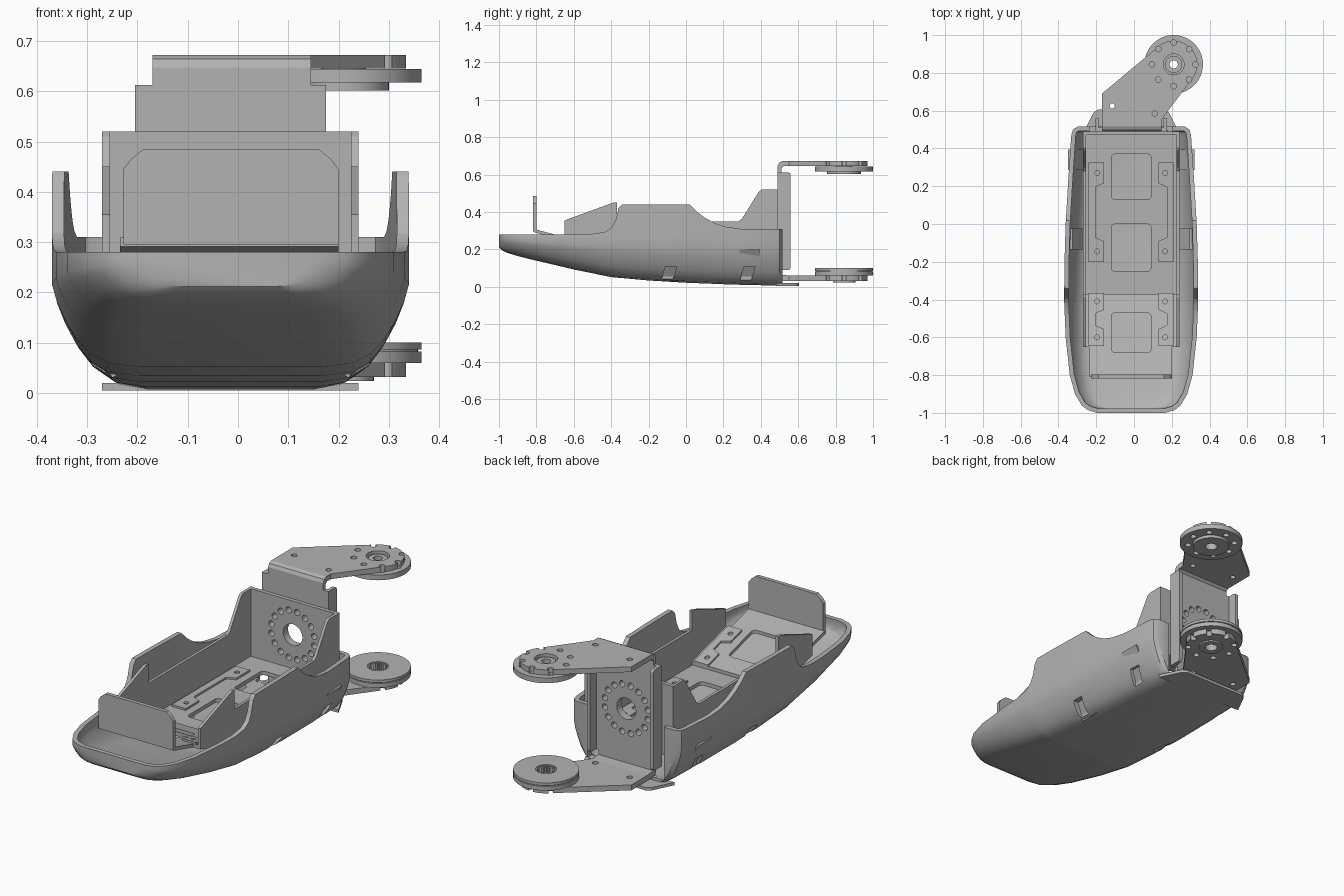
import bpy, bmesh
from math import sin, cos, pi, radians

cube = bpy.data.objects.get("Cube")
if cube:
    bpy.data.objects.remove(cube)

grey = bpy.data.materials.new("plain grey")
grey.use_nodes = True
grey.diffuse_color = (0.45, 0.45, 0.45, 1)
grey.node_tree.nodes["Principled BSDF"].inputs["Base Color"].default_value = (0.45, 0.45, 0.45, 1)
CX = -0.015      # centre line of the shell
HX, HY = 0.21, 0.845   # hinge axis


def activate(ob):
    bpy.ops.object.select_all(action='DESELECT')
    ob.select_set(True)
    bpy.context.view_layer.objects.active = ob


def finish(name, bm):
    bmesh.ops.recalc_face_normals(bm, faces=bm.faces)
    me = bpy.data.meshes.new(name)
    bm.to_mesh(me)
    bm.free()
    me.materials.append(grey)
    ob = bpy.data.objects.new(name, me)
    bpy.context.collection.objects.link(ob)
    return ob


def prism(name, outline, axis, lo, hi):
    """Extrude a 2D outline along an axis from lo to hi."""
    place = {'x': lambda a, b, c: (c, a, b),
             'y': lambda a, b, c: (a, c, b),
             'z': lambda a, b, c: (a, b, c)}[axis]
    bm = bmesh.new()
    ends = [[bm.verts.new(place(a, b, c)) for a, b in outline] for c in (lo, hi)]
    bm.faces.new(ends[0])
    bm.faces.new(ends[1])
    n = len(outline)
    for i in range(n):
        j = (i + 1) % n
        bm.faces.new((ends[0][i], ends[0][j], ends[1][j], ends[1][i]))
    return finish(name, bm)


def circle(x, y, r, n=32):
    return [(x + r * cos(2 * pi * i / n), y + r * sin(2 * pi * i / n)) for i in range(n)]


def rect(x0, x1, y0, y1, r=0):
    if not r:
        return [(x0, y0), (x1, y0), (x1, y1), (x0, y1)]
    pts = []
    for k, (x, y) in enumerate([(x1 - r, y1 - r), (x0 + r, y1 - r), (x0 + r, y0 + r), (x1 - r, y0 + r)]):
        pts += [(x + r * cos((k + i / 4) * pi / 2), y + r * sin((k + i / 4) * pi / 2)) for i in range(5)]
    return pts


def cut(ob, outlines, axis, lo, hi, shape=None):
    """Cut a set of outlines through an object."""
    for pts in outlines:
        cutter = prism("cutter", pts, axis, lo, hi)
        cutter.hide_render = True
        if shape:
            shape(cutter)
        mod = ob.modifiers.new("cut", 'BOOLEAN')
        mod.operation, mod.solver, mod.object = 'DIFFERENCE', 'EXACT', cutter
        activate(ob)
        bpy.ops.object.modifier_apply(modifier=mod.name)
        bpy.data.objects.remove(cutter)


def ring(x, y, r, hole, count, turn=0):
    return [circle(x + r * cos(2 * pi * i / count + turn), y + r * sin(2 * pi * i / count + turn), hole, 12)
            for i in range(count)]


def smooth(ob, angle=35):
    activate(ob)
    bpy.ops.object.shade_smooth_by_angle(angle=radians(angle))


def mirrored(pts, side):
    return [(CX + side * a, b) for a, b in pts]


# Shell: lofted sections (y, half width, bottom height)
KEYS = [(-1, .18, .212), (-.985, .23, .197), (-.96, .262, .183), (-.9, .297, .165), (-.8, .325, .14),
        (-.6, .347, .093), (-.4, .355, .052), (-.2, .353, .034), (0, .347, .022), (.25, .332, .012),
        (.47, .317, .007), (.5, .308, .007), (.515, .285, .009)]
# Rim height along the side, with the raised fins
RIM = [(-1, .28), (-.66, .28), (-.5, .283), (-.43, .295), (-.395, .32), (-.375, .36), (-.36, .42), (-.34, .44),
       (.02, .44), (.06, .4), (.1, .37), (.15, .342), (.21, .322), (.29, .31), (.52, .31)]
SECTION = [(1, .72), (.975, .58), (.93, .42), (.87, .26), (.79, .12), (.69, .035), (.52, 0)]


def lerp(table, y, k):
    for a, b in zip(table, table[1:]):
        if y <= b[0]:
            return a[k] + (b[k] - a[k]) * (y - a[0]) / (b[0] - a[0])
    return table[-1][k]


bm = bmesh.new()
rows = []
for y in sorted({k[0] for k in KEYS} | {r[0] for r in RIM[:-1]}):
    w, low, top = lerp(KEYS, y, 1), lerp(KEYS, y, 2), lerp(RIM, y, 1)
    half = [(w, top), (w, min(.27, top))] + [(w * a, low + (.28 - low) * b) for a, b in SECTION]
    loop = half + [(-x, z) for x, z in reversed(half)]
    rows.append([bm.verts.new((CX + x, y, z)) for x, z in loop])
for a, b in zip(rows, rows[1:]):
    for i in range(len(a) - 1):
        bm.faces.new((a[i], a[i + 1], b[i + 1], b[i]))
bm.faces.new(rows[0])
bm.faces.new(rows[-1])
shell = finish("outer_shell", bm)
# Make sure the wall grows inwards
if sum(p.normal.z * p.area for p in shell.data.polygons) > 0:
    shell.data.flip_normals()
solid = shell.modifiers.new("wall", 'SOLIDIFY')
solid.thickness, solid.offset = .024, -1
activate(shell)
bpy.ops.object.modifier_apply(modifier=solid.name)
cut(shell, [rect(-.235, .205, .035, .6)], 'y', .48, .6)
for side in (1, -1):
    lo, hi = sorted((CX + side * .25, CX + side * .42))
    slots = [[(y - .04, -.03), (y + .02, -.03), (y + .06, .11), (y, .11)] for y in (-.11, .31)]
    cut(shell, slots, 'x', lo, hi)
    # Sloped inner guides behind the strap slots
    for y in (-.08, .34):
        prism("strap_guide", mirrored([(.335, .2), (.31, .2), (.21, .045), (.235, .03)], side), 'y', y - .055, y + .055)
smooth(shell)

# Rear tab under the shell
prism("rear_tab", [(-.27, .48), (-.215, .59), (-.19, .605), (.16, .605), (.185, .59), (.24, .48)], 'z', .005, .02)

# Main tray: floor, rear plate and side walls
floor = prism("tray_floor", rect(-.255, .225, -.42, .49), 'z', .15, .17)
cut(floor, [rect(-.12, .09, .13, .37, .02), rect(-.12, .09, -.25, 0, .02)], 'z', .1, .2)
back = prism("tray_back", rect(-.27, .24, .15, .52), 'y', .47, .49)
bolt_holes = [circle(CX, .345, .055)] + ring(CX, .345, .125, .016, 16, pi / 16)
cut(back, bolt_holes, 'y', .4, .6)
smooth(back)
wall = [(-.37, .15), (.49, .15), (.49, .52), (.405, .52), (.39, .51), (.3, .365), (.28, .35), (-.37, .35)]
front_wall = [(-.65, .265), (-.37, .185), (-.37, .45), (-.39, .45), (-.65, .355)]
for x in (-.27, .225):
    prism("tray_wall", wall, 'x', x, x + .015)
    prism("front_wall", front_wall, 'x', x, x + .015)


# Sloped front bracket
def slope(ob):
    for v in ob.data.vertices:
        v.co.z -= .27 * (v.co.y + .37)


ramp = prism("front_ramp", [(-.235, -.81), (.2, -.81), (.2, -.65), (.24, -.65), (.24, -.37),
                            (-.27, -.37), (-.27, -.65), (-.235, -.65)], 'z', .172, .19)
slope(ramp)
cut(ramp, [rect(-.12, .09, -.68, -.47, .02)], 'z', .1, .3, slope)
prism("front_plate", [(-.228, .295), (.2, .295), (.2, .445), (.185, .465), (.16, .485), (-.188, .485),
                      (-.213, .465), (-.228, .445)], 'y', -.818, -.798)


# Raised mounting rails with two screw lugs each
def rail(side, y0, y1, lug, z, tilt=None):
    pts = [(.225, y0), (.145, y0), (.145, y0 + lug), (.17, y0 + lug + .01), (.19, y0 + lug + .02),
           (.19, y1 - lug - .02), (.17, y1 - lug - .01), (.145, y1 - lug), (.145, y1), (.225, y1)]
    ob = prism("mount_rail", mirrored(pts, side), 'z', z, z + .012)
    if tilt:
        tilt(ob)
    holes = [circle(CX + side * .18, y, .013, 12) for y in (y0 + lug / 2, y1 - lug / 2)]
    cut(ob, holes, 'z', .1, .4)


for side in (1, -1):
    rail(side, -.2, .325, .11, .168)
    rail(side, -.645, -.365, .09, .188, slope)

# Hinge bracket: upright plate, side flanges and bent arms
upright = prism("hinge_upright", rect(-.205, .175, .09, .612), 'y', .49, .51)
cut(upright, bolt_holes, 'y', .4, .6)
smooth(upright)
for x in (-.205, .157):
    prism("hinge_flange", rect(.49, .56, .09, .612, .015), 'x', x, x + .018)
prism("upper_bend", [(.49, .6), (.51, .6), (.51, .633), (.522, .645), (.56, .645), (.56, .672),
                     (.515, .672), (.498, .664), (.49, .647)], 'x', -.17, .145)
prism("lower_bend", [(.49, .1), (.51, .1), (.51, .065), (.56, .06), (.56, .032), (.505, .032), (.49, .045)],
      'x', -.17, .145)

R = .125
tip = [(HX + R * cos(radians(a)), HY + R * sin(radians(a))) for a in range(-45, 136, 10)]
arm = [(-.17, .55), (.145, .55), (.17, .585)] + tip + [(-.17, .69)]
arm_holes = [circle(-.115, .625, .014, 12), circle(.11, .585, .014, 12)] + ring(HX, HY, .115, .015, 8)


def hinge_arm(name, lo, hi):
    ob = prism(name, arm, 'z', lo, hi)
    cut(ob, [circle(HX, HY, .055)] + arm_holes, 'z', lo - .1, hi + .1)
    smooth(ob)


def disc(name, r, lo, hi, hole, extra=()):
    ob = prism(name, circle(HX, HY, r, 64), 'z', lo, hi)
    cut(ob, [circle(HX, HY, hole, 24)] + list(extra), 'z', lo - .1, hi + .1)
    smooth(ob)


hinge_arm("upper_arm", .645, .672)
hinge_arm("lower_arm", .032, .06)

# Round horns on the hinge axis
disc("upper_horn", .155, .617, .644, .03, ring(HX, HY, .115, .015, 8))
disc("upper_horn_boss", .09, .602, .618, .03)
disc("upper_hub", .045, .64, .66, .022)
disc("lower_horn", .155, .06, .082, .05)
disc("lower_horn_neck", .148, .081, .087, .05)
disc("lower_horn_cap", .155, .086, .1, .05)
disc("lower_hub", .06, .024, .062, .03)

# Toothed socket inside the lower horn
teeth = [(HX + r * cos(2 * pi * (i + d) / 24), HY + r * sin(2 * pi * (i + d) / 24))
         for i in range(24) for r, d in ((.046, 0), (.04, .5))]
socket = prism("toothed_socket", circle(HX, HY, .054, 48), 'z', .062, .096)
cut(socket, [teeth], 'z', 0, .2)
